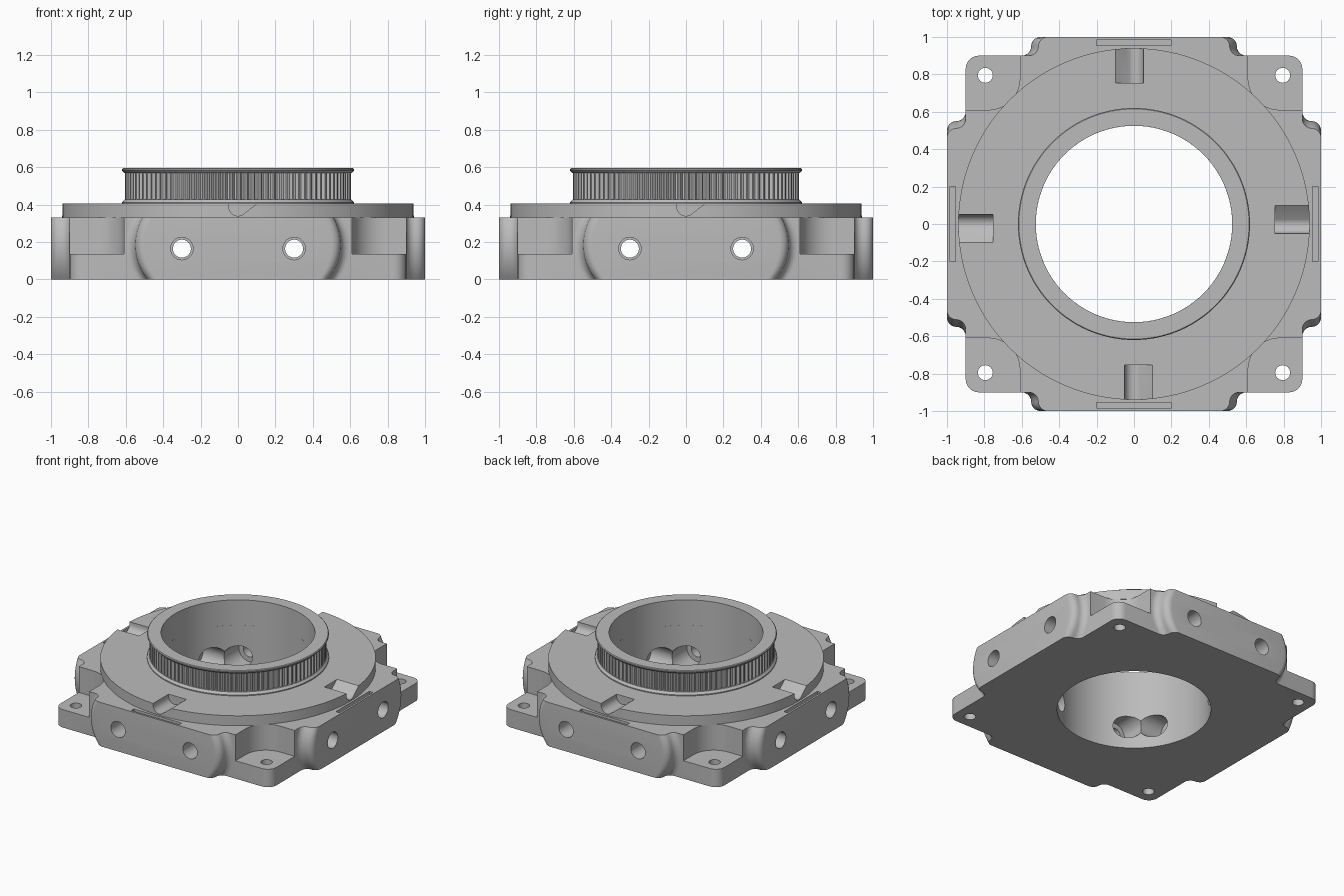
import bpy, bmesh
from math import pi, cos, sin, sqrt, radians

if "Cube" in bpy.data.objects:
    bpy.data.objects.remove(bpy.data.objects["Cube"], do_unlink=True)

GREY = (0.5, 0.5, 0.5, 1.0)
metal = bpy.data.materials.new("plain grey")
metal.use_nodes = True
metal.diffuse_color = GREY
metal.node_tree.nodes["Principled BSDF"].inputs["Base Color"].default_value = GREY

BORE = 0.525
TOP = 0.33


def loft(name, rings, closed=False):
    """Skin a list of equal-length 3D loops; cap the ends unless closed."""
    bm = bmesh.new()
    loops = [[bm.verts.new(p) for p in ring] for ring in rings]
    n = len(loops[0])
    pairs = list(zip(loops, loops[1:]))
    if closed:
        pairs.append((loops[-1], loops[0]))
    else:
        bm.faces.new(loops[0])
        bm.faces.new(loops[-1])
    for a, b in pairs:
        for i in range(n):
            j = (i + 1) % n
            bm.faces.new((a[i], a[j], b[j], b[i]))
    bmesh.ops.recalc_face_normals(bm, faces=bm.faces)
    mesh = bpy.data.meshes.new(name)
    bm.to_mesh(mesh)
    bm.free()
    mesh.materials.append(metal)
    ob = bpy.data.objects.new(name, mesh)
    bpy.context.collection.objects.link(ob)
    return ob


def arc(cx, cy, r, a0, a1, steps=6):
    angles = [radians(a0 + (a1 - a0) * i / steps) for i in range(steps + 1)]
    return [(cx + r * cos(a), cy + r * sin(a)) for a in angles]


def circle(r, z, n, cx=0, cy=0):
    return [(cx + r * cos(2 * pi * i / n), cy + r * sin(2 * pi * i / n), z) for i in range(n)]


def prism(name, outline, z0, z1):
    return loft(name, [[(x, y, z) for x, y in outline] for z in (z0, z1)])


def cut(target, cutter, turns=1):
    """Subtract a cutter, repeated at quarter turns about z."""
    bpy.context.view_layer.objects.active = target
    for k in range(turns):
        cutter.rotation_euler.z = k * pi / 2
        bpy.context.view_layer.update()
        mod = target.modifiers.new("cut", 'BOOLEAN')
        mod.operation = 'DIFFERENCE'
        mod.solver = 'EXACT'
        mod.object = cutter
        bpy.ops.object.modifier_apply(modifier=mod.name)
    bpy.data.objects.remove(cutter, do_unlink=True)


def smooth(ob):
    bpy.ops.object.select_all(action='DESELECT')
    ob.select_set(True)
    bpy.context.view_layer.objects.active = ob
    bpy.ops.object.shade_smooth_by_angle(angle=radians(30))


# Housing: square body with four bulging side pads, coved into the corners
def housing_ring(z):
    w = 0.55 - (0.29 - sqrt(0.29 ** 2 - (z - 0.185) ** 2))
    r, y = 0.05, -0.95
    side = (arc(-w - r, y, r, 90, 0)[:-1] + arc(-w + r, y, r, 180, 270)
            + arc(w - r, y, r, -90, 0) + arc(w + r, y, r, 180, 90)[1:]
            + arc(0.83, -0.83, 0.07, -90, 0))
    ring = []
    for k in range(4):
        c, s = round(cos(k * pi / 2)), round(sin(k * pi / 2))
        ring += [(c * px - s * py, s * px + c * py, z) for px, py in side]
    return ring


housing = loft("housing", [housing_ring(TOP * i / 14) for i in range(15)])

# Corner pockets leaving low mounting flanges, with a screw hole in each
pocket = arc(0.78, 0.78, 0.17, 180, 270, 12) + [(1.2, 0.61), (1.2, 1.2), (0.61, 1.2)]
cut(housing, prism("pocket_cutter", pocket, 0.135, 0.5), 4)
cut(housing, loft("screw_cutter", [circle(0.04, z, 24, 0.795, 0.795) for z in (-0.1, 0.3)]), 4)

# Shallow label recess on top of each pad
recess = [(-0.2, -0.985), (0.2, -0.985), (0.2, -0.955), (-0.2, -0.955)]
cut(housing, prism("recess_cutter", recess, 0.305, 0.4), 4)

# Main bore
cut(housing, loft("bore_cutter", [circle(BORE, z, 128) for z in (-0.1, 0.5)]))

# Stepped bolt holes running from each pad into the bore
steps = [(0.06, -1.1), (0.06, -0.7), (0.048, -0.7), (0.048, -0.56), (0.085, -0.56), (0.085, -0.3)]
for x in (-0.3, 0.3):
    rings = [[(px, y, py) for px, py, _ in circle(r, 0, 32, x, 0.165)] for r, y in steps]
    cut(housing, loft("bolt_cutter", rings), 4)
smooth(housing)

# Round plate on top of the housing
profile = [(BORE, TOP), (0.94, TOP), (0.94, 0.405), (BORE, 0.405)]
plate = loft("round_plate", [circle(r, z, 128) for r, z in profile], closed=True)

# Ramped notches in the plate rim: rounded on one side, sloped on the other
notch = arc(0.0, 0.39, 0.05, 180, 300, 10) + [(0.1, 0.405), (0.1, 0.5), (-0.05, 0.5)]
cut(plate, loft("notch_cutter", [[(x, y, z) for x, z in notch] for y in (-0.755, -1.1)]), 4)
smooth(plate)

# Toothed collar between two thin flanges
TEETH = 100
SEG = TEETH * 4


def tooth_ring(z):
    ring = circle(1, z, SEG)
    radii = (0.605, 0.605, 0.588, 0.588)
    return [(x * radii[i % 4], y * radii[i % 4], z) for i, (x, y, z) in enumerate(ring)]


lower = [circle(r, z, SEG) for r, z in ((BORE, 0.405), (0.62, 0.405), (0.62, 0.412), (0.606, 0.428))]
upper = [circle(r, z, SEG) for r, z in ((0.606, 0.568), (0.62, 0.582), (0.62, 0.59), (0.615, 0.595), (BORE, 0.595))]
collar = loft("toothed_collar", lower + [tooth_ring(0.428), tooth_ring(0.568)] + upper, closed=True)
smooth(collar)
